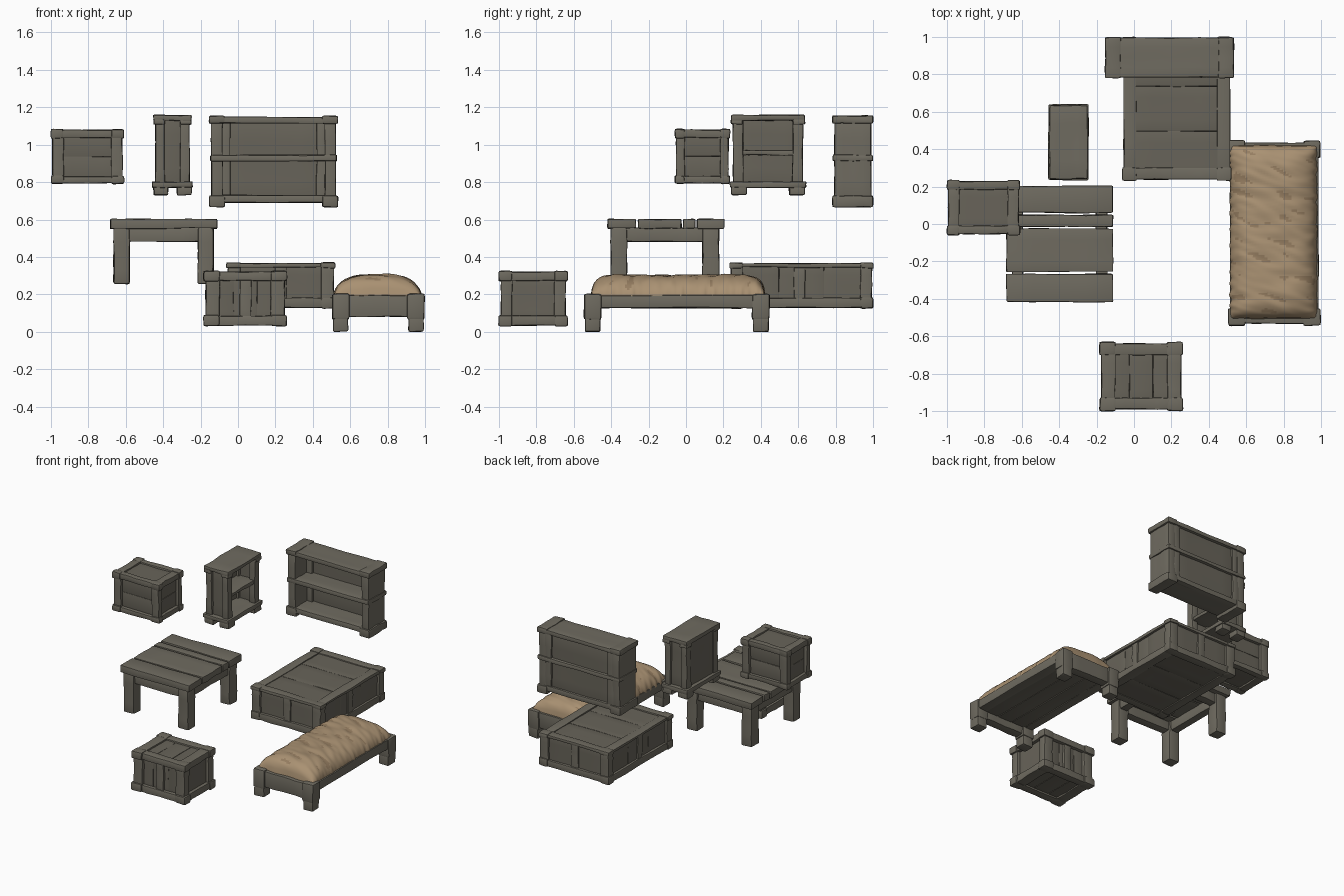
import bpy, bmesh, math, random
from mathutils import Vector, noise

if "Cube" in bpy.data.objects:
    bpy.data.objects.remove(bpy.data.objects["Cube"])

random.seed(4)


def material(name, rgb):
    m = bpy.data.materials.new(name)
    m.diffuse_color = (*rgb, 1)
    m.use_nodes = True
    m.node_tree.nodes["Principled BSDF"].inputs["Base Color"].default_value = m.diffuse_color
    return m


WOOD = material("weathered wood", (0.160, 0.148, 0.118))
PANEL = material("dark weathered wood", (0.138, 0.127, 0.101))
STRAW = material("straw cloth", (0.40, 0.285, 0.170))
STRAW_DARK = material("dark straw cloth", (0.30, 0.205, 0.118))


def finish(name, bm, mats, angle=38):
    me = bpy.data.meshes.new(name)
    bmesh.ops.recalc_face_normals(bm, faces=bm.faces)
    for f in bm.faces:
        f.smooth = True
    bm.to_mesh(me)
    bm.free()
    me.set_sharp_from_angle(angle=math.radians(angle))
    for m in mats:
        me.materials.append(m)
    ob = bpy.data.objects.new(name, me)
    bpy.context.collection.objects.link(ob)
    return ob


def box(name, x, y, z, mat=WOOD, bev=0.008, wob=0.003):
    """Worn timber block spanning the given (low, high) ranges."""
    lo = Vector((x[0], y[0], z[0]))
    size = Vector((x[1], y[1], z[1])) - lo
    bm = bmesh.new()
    bmesh.ops.create_cube(bm, size=1)
    for v in bm.verts:
        v.co = lo + Vector(size[i] * (v.co[i] + 0.5) for i in range(3))
    # divide long sides so that edges can waver
    for i in range(3):
        if size[i] > 0.18:
            along = [e for e in bm.edges
                     if abs((e.verts[0].co - e.verts[1].co)[i]) > size[i] * 0.9]
            bmesh.ops.subdivide_edges(bm, edges=along, cuts=3, use_grid_fill=True)
    for v in bm.verts:
        v.co += Vector(random.uniform(-wob, wob) for _ in range(3))
    bm.normal_update()
    sharp = [e for e in bm.edges if e.calc_face_angle(0) > 0.8]
    bmesh.ops.bevel(bm, geom=sharp, offset=min(bev, min(size) * 0.3), segments=2,
                    profile=0.6, affect='EDGES', clamp_overlap=True)
    return finish(name, bm, [mat])


def ends(r, w, e=0.0):
    """The two end ranges of width w inside range r, shrunk by e."""
    return ((r[0] + e, r[0] + e + w), (r[1] - e - w, r[1] - e))


def shrink(r, e):
    return (r[0] + e, r[1] - e)


def crate(name, x, y, z, wx, wy, low, top, e, inset, mid_x, mid_y, split, n):
    """Framed box: inner planks, corner posts, rails, corner caps and mid stiles."""
    core = [shrink(x, e + inset), shrink(y, e + inset), shrink(z, inset * 0.7)]
    a, b = core[split]
    for i in range(n):
        r = list(core)
        r[split] = (a + (b - a) * i / n, a + (b - a) * (i + 1) / n)
        box(name + "_panel", *r, mat=PANEL, bev=0.005, wob=0.0015)
    levels = ((z[0], z[0] + low), (z[1] - top, z[1]))
    for px in ends(x, wx, e):
        for py in ends(y, wy, e):
            box(name + "_post", px, py, shrink(z, 0.01))
    for lev in levels:
        rail = shrink(lev, 0.004)
        for py in ends(y, wy, e * 0.8):
            box(name + "_front_rail", shrink(x, wx * 0.7), py, rail)
        for px in ends(x, wx, e * 0.8):
            box(name + "_side_rail", px, shrink(y, wy * 0.7), rail)
        for px in ends(x, wx + e):
            for py in ends(y, wy + e):
                box(name + "_corner_cap", px, py, lev, bev=0.012)
    for m in mid_x:
        for py in ends(y, 0.03, e + 0.006):
            box(name + "_middle_stile", (m - 0.03, m + 0.03), py, shrink(z, 0.02))
    for m in mid_y:
        for px in ends(x, 0.03, e + 0.006):
            box(name + "_middle_stile", px, (m - 0.03, m + 0.03), shrink(z, 0.02))


# Crates and low chest
crate("front_crate", (-0.185, 0.262), (-1.0, -0.63), (0.03, 0.325), 0.075, 0.06,
      0.06, 0.055, 0.012, 0.022, [0.04], [], 0, 3)
crate("raised_crate", (-1.0, -0.61), (-0.06, 0.235), (0.79, 1.083), 0.06, 0.045,
      0.045, 0.05, 0.008, 0.022, [], [], 2, 2)
crate("low_chest", (-0.062, 0.52), (0.232, 1.0), (0.125, 0.37), 0.068, 0.062,
      0.06, 0.03, 0.008, 0.016, [0.23], [0.605], 1, 3)

# Table: four planks, legs and aprons
planks = [(-0.418, -0.268), (-0.257, -0.025), (-0.015, 0.048), (0.06, 0.203)]
for r in planks:
    box("table_plank", (-0.683, -0.112), r, (0.552, 0.602), bev=0.006)
LX, LY = ((-0.665, -0.58), (-0.215, -0.13)), ((-0.402, -0.315), (0.088, 0.176))
for px in LX:
    for py in LY:
        box("table_leg", px, py, (0.255, 0.556), bev=0.01)
    m = sum(px) / 2
    box("table_side_apron", (m - 0.03, m + 0.03), (-0.34, 0.11), (0.482, 0.556))
for py in LY:
    m = sum(py) / 2
    box("table_front_apron", (-0.60, -0.19), (m - 0.03, m + 0.03), (0.482, 0.556))

# Bed frame
BX, BY = ((0.503, 0.595), (0.905, 0.997)), ((-0.545, -0.452), (0.352, 0.447))
for px in BX:
    for py in BY:
        box("bed_post", px, py, (0.065, 0.203), bev=0.014)
        box("bed_leg", shrink(px, 0.006), shrink(py, 0.006), (0.0, 0.09), bev=0.01)
    m = sum(px) / 2
    box("bed_side_rail", (m - 0.035, m + 0.035), (-0.47, 0.37), (0.128, 0.195))
for py in BY:
    m = sum(py) / 2
    box("bed_end_rail", (0.57, 0.93), (m - 0.034, m + 0.034), (0.08, 0.195))
for i in range(3):
    box("bed_base_plank", (0.57 + i * 0.12, 0.688 + i * 0.12), (-0.47, 0.37),
        (0.132, 0.18), mat=PANEL, wob=0.0015)

# Straw mattress: domed sheet with ruffled folds
NX, NY = 44, 88
bm = bmesh.new()
rows = []
for j in range(NY + 1):
    v = math.sin((2 * j / NY - 1) * math.pi / 2)
    v = 0.5 * v + 0.5 * (2 * j / NY - 1)
    row = []
    for i in range(NX + 1):
        u = math.sin((2 * i / NX - 1) * math.pi / 2)
        h = math.sqrt(max(0, 1 - abs(u) ** 3.2)) * math.sqrt(max(0, 1 - abs(v) ** 14))
        x, y = 0.746 + 0.232 * u, -0.043 + 0.465 * v
        fold = noise.noise(Vector((x * 8, y * 26 + x * 9, 2)))
        lump = noise.noise(Vector((x * 7, y * 7, 9)))
        edge = 1 + 0.05 * noise.noise(Vector((u * 3, v * 16, 5))) * abs(u) ** 3
        z = 0.183 + 0.121 * h + (0.008 * fold + 0.006 * lump) * min(1, h * 1.5)
        row.append(bm.verts.new((0.746 + 0.232 * u * edge, y + 0.004 * fold, z)))
    rows.append(row)
for j in range(NY):
    for i in range(NX):
        f = bm.faces.new((rows[j][i], rows[j][i + 1], rows[j + 1][i + 1], rows[j + 1][i]))
        c = f.calc_center_median()
        crease = noise.noise(Vector((c.x * 8, c.y * 26 + c.x * 9, 2)))
        f.material_index = 1 if crease < -0.38 else 0
bmesh.ops.holes_fill(bm, edges=[e for e in bm.edges if e.is_boundary], sides=0)
finish("mattress", bm, [STRAW, STRAW_DARK], 60)

# Wide bookcase
SX, SY = (-0.155, 0.535), (0.78, 1.0)
box("bookcase_back", (-0.11, 0.49), (0.95, 0.975), (0.69, 1.13), mat=PANEL)
box("bookcase_top", shrink(SX, 0.02), shrink(SY, 0.004), (1.115, 1.148))
box("bookcase_shelf", shrink(SX, 0.007), shrink(SY, 0.004), (0.913, 0.945))
box("bookcase_bottom", shrink(SX, 0.02), shrink(SY, 0.008), (0.69, 0.73))
for px in ends(SX, 0.06, 0.012):
    box("bookcase_side", px, shrink(SY, 0.012), (0.70, 1.13))
for px in ends(SX, 0.085):
    box("bookcase_top_cap", px, SY, (1.113, 1.155), bev=0.012)
    box("bookcase_foot", px, SY, (0.665, 0.727), bev=0.012)
for px in ends(SX, 0.055, 0.06):
    box("bookcase_back_stile", px, (0.93, 0.988), (0.70, 1.13))

# Narrow cabinet, open towards +x
CX, CY = (-0.458, -0.243), (0.235, 0.64)
box("cabinet_top", shrink(CX, 0.006), shrink(CY, 0.006), (1.128, 1.158))
box("cabinet_base", CX, CY, (0.77, 0.802))
box("cabinet_back", (-0.432, -0.41), (0.27, 0.605), (0.79, 1.14), mat=PANEL)
box("cabinet_shelf", (-0.425, -0.268), (0.27, 0.605), (0.942, 0.97))
for py in ((0.268, 0.288), (0.587, 0.607)):
    box("cabinet_end_panel", (-0.425, -0.285), py, (0.79, 1.14), mat=PANEL, bev=0.004)
for px in ends(CX, 0.05, 0.016):
    for py in ends(CY, 0.055, 0.016):
        box("cabinet_post", px, py, (0.79, 1.14))
for px in ends(CX, 0.06, 0.006):
    for py in ends(CY, 0.065, 0.004):
        box("cabinet_post_cap", px, py, (1.108, 1.135))
for px in ends(CX, 0.078, 0.006):
    for py in ends(CY, 0.085, 0.006):
        box("cabinet_foot", px, py, (0.73, 0.778), bev=0.01)
